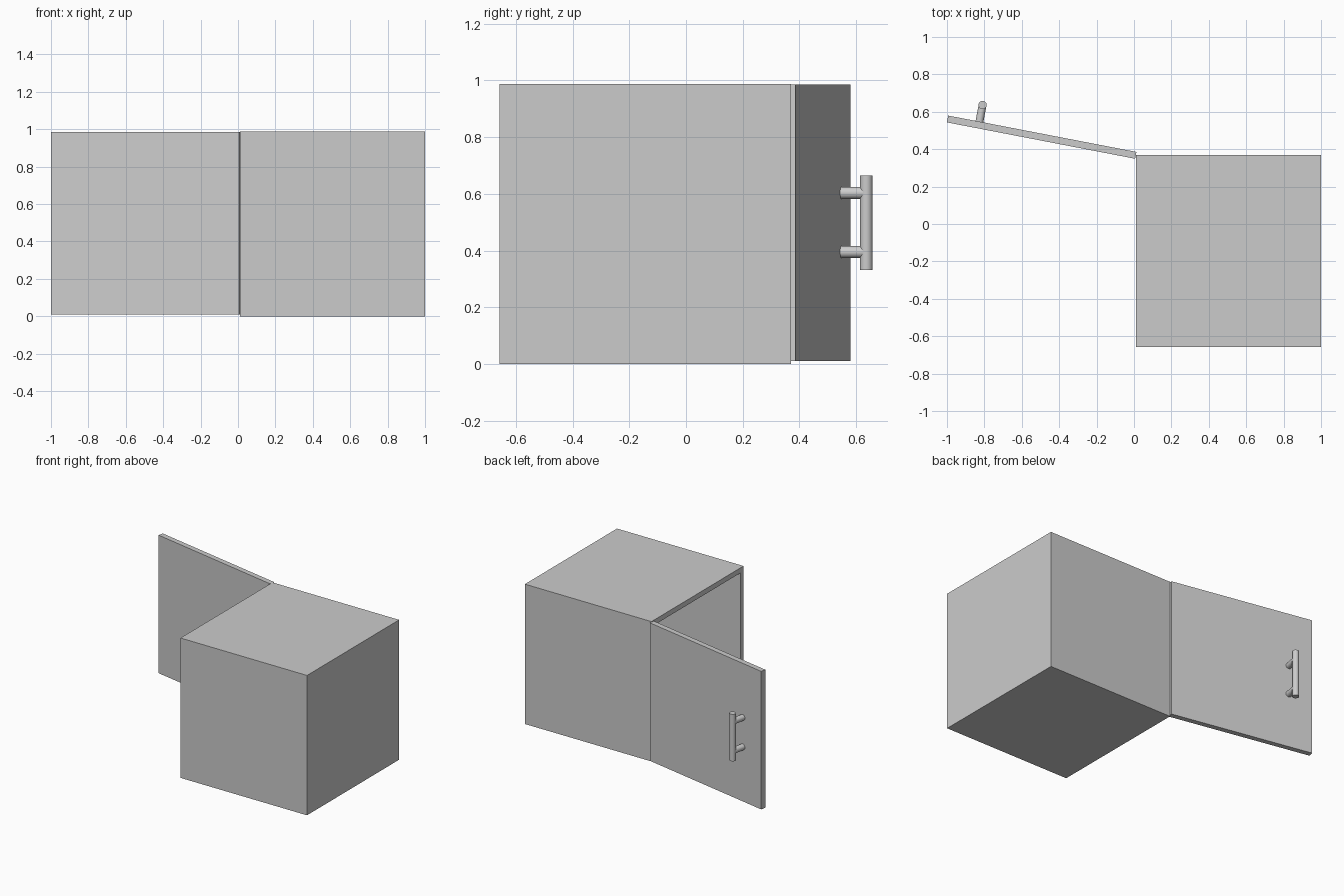
import bpy, bmesh, math
from mathutils import Matrix, Vector

if "Cube" in bpy.data.objects:
    bpy.data.objects.remove(bpy.data.objects["Cube"])

ANGLE = -math.atan2(0.195, 1.01)              # door swing
HINGE = Matrix.Translation((0.006, 0.349, 0)) @ Matrix.Rotation(ANGLE, 4, 'Z')


def box(name, lo, hi, matrix=Matrix()):
    bm = bmesh.new()
    bmesh.ops.create_cube(bm, size=1)
    for v in bm.verts:
        v.co = Vector([l + (c + 0.5) * (h - l) for c, l, h in zip(v.co, lo, hi)])
    me = bpy.data.meshes.new(name)
    bm.to_mesh(me)
    bm.free()
    ob = bpy.data.objects.new(name, me)
    bpy.context.collection.objects.link(ob)
    ob.matrix_world = matrix
    return ob


def rod(name, a, b, r):
    a, b = HINGE @ Vector(a), HINGE @ Vector(b)
    bpy.ops.mesh.primitive_cylinder_add(vertices=32, radius=r, depth=(b - a).length,
                                        location=(a + b) / 2,
                                        rotation=(b - a).to_track_quat('Z', 'Y').to_euler())
    ob = bpy.context.object
    ob.name = name
    bpy.ops.object.shade_smooth_by_angle(angle=math.radians(40))
    return ob


# Cabinet shell, open toward -x, with solid wall thickness
cabinet = box("cabinet_body", (0.011, -0.658, 0), (1.0, 0.37, 0.988))
bm = bmesh.new()
bm.from_mesh(cabinet.data)
bm.normal_update()
opening = [f for f in bm.faces if f.normal.x < -0.9]
bmesh.ops.delete(bm, geom=opening, context='FACES_ONLY')
bm.to_mesh(cabinet.data)
bm.free()
walls = cabinet.modifiers.new("walls", 'SOLIDIFY')
walls.thickness = 0.036
walls.offset = -1
walls.use_even_offset = True

# Open door, in hinge space: x runs back toward the free edge
LENGTH, THICK = 1.025, 0.037
box("door", (-LENGTH, 0, 0.01), (0, THICK, 0.985), HINGE)

# Bar handle with two posts
HX, HY = -0.855, 0.127
rod("handle_bar", (HX, HY, 0.332), (HX, HY, 0.664), 0.022)
for i, z in enumerate((0.395, 0.603)):
    rod(f"handle_post_{i + 1}", (HX, THICK - 0.005, z), (HX, HY, z), 0.021)
